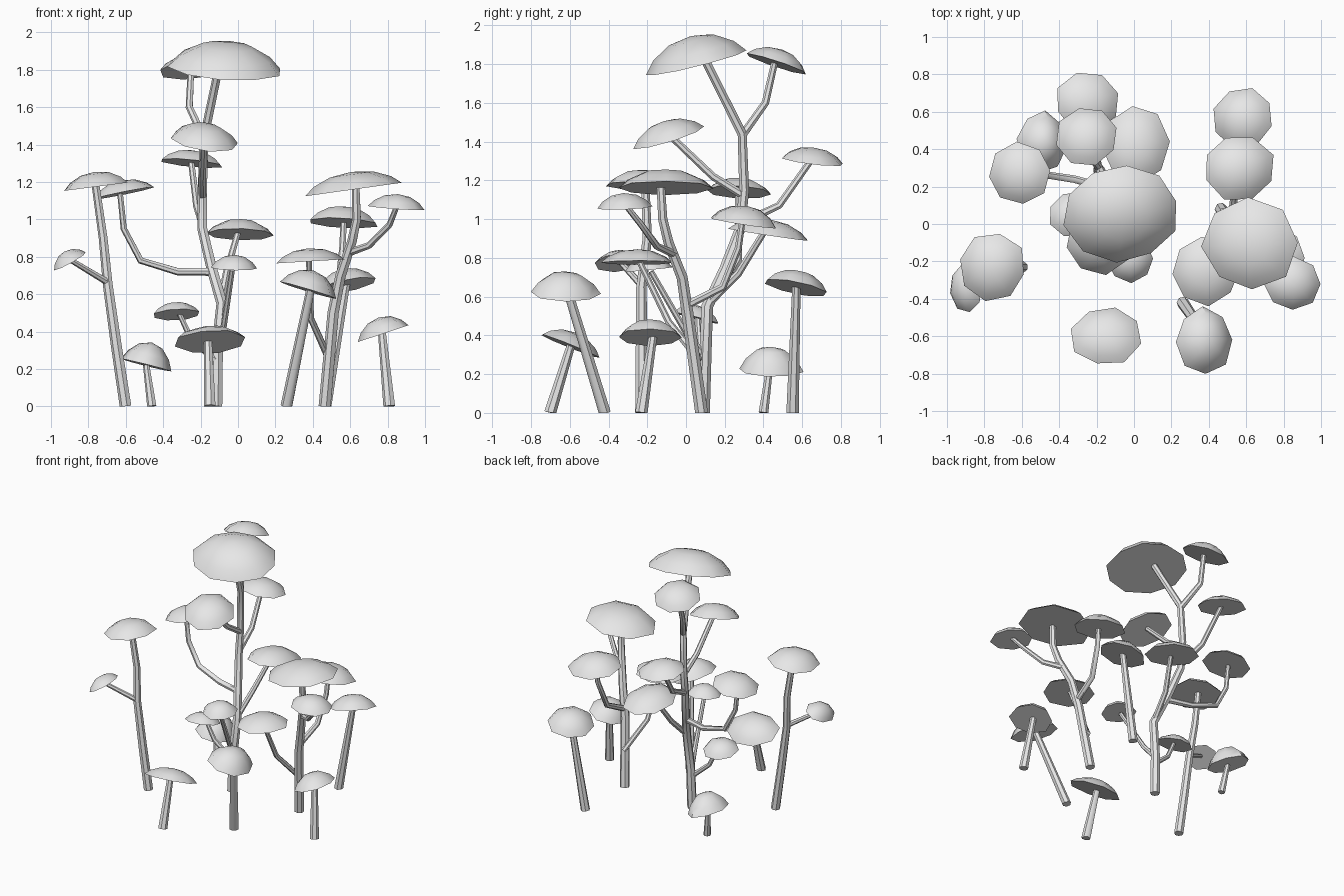
import bpy, bmesh, math, random
from mathutils import Vector

if bpy.data.objects.get("Cube"):
    bpy.data.objects.remove(bpy.data.objects["Cube"])
random.seed(4)

pale = bpy.data.materials.new("pale_grey")
pale.use_nodes = True
pale.diffuse_color = (0.8, 0.8, 0.8, 1)
pale.node_tree.nodes["Principled BSDF"].inputs["Base Color"].default_value = (0.8, 0.8, 0.8, 1)


def finish(name, bm, angle):
    bmesh.ops.recalc_face_normals(bm, faces=bm.faces)
    mesh = bpy.data.meshes.new(name)
    bm.to_mesh(mesh)
    bm.free()
    mesh.materials.append(pale)
    obj = bpy.data.objects.new(name, mesh)
    bpy.context.collection.objects.link(obj)
    bpy.ops.object.select_all(action='DESELECT')
    obj.select_set(True)
    bpy.context.view_layer.objects.active = obj
    bpy.ops.object.shade_smooth_by_angle(angle=math.radians(angle))


def stem(name, points, r0, r1, sides=7):
    """Tapered tube through the points."""
    pts = [Vector(p) for p in points]
    bm = bmesh.new()
    rings = []
    for i, p in enumerate(pts):
        d = (pts[min(i + 1, len(pts) - 1)] - pts[max(i - 1, 0)]).normalized()
        side = d.cross(Vector((0, 1, 0.01))).normalized()
        up = side.cross(d)
        r = r0 + (r1 - r0) * i / (len(pts) - 1)
        ring = []
        for k in range(sides):
            a = math.tau * k / sides
            v = p + (side * math.cos(a) + up * math.sin(a)) * r
            v.z = max(v.z, 0)
            ring.append(bm.verts.new(v))
        rings.append(ring)
    for a, b in zip(rings, rings[1:]):
        for k in range(sides):
            n = (k + 1) % sides
            bm.faces.new((a[k], a[n], b[n], b[k]))
    bm.faces.new(rings[0])
    bm.faces.new(rings[-1])
    finish(name, bm, 50)


def cap(name, centre, rx, ry, height, tilt, sides=8):
    """Faceted dome with a flat underside, leaning along tilt (x, y)."""
    bm = bmesh.new()
    c = Vector(centre)
    lean = Vector((tilt[0], tilt[1], 1)).normalized()
    turn = Vector((0, 0, 1)).rotation_difference(lean)
    start = random.uniform(0, 1)
    wobble = [random.uniform(0.97, 1.06) for _ in range(sides)]
    rings = []
    for radius, level in ((1, 0), (0.8, 0.45), (0.45, 0.85)):
        ring = []
        for k in range(sides):
            a = start + math.tau * k / sides
            v = Vector((rx * math.cos(a), ry * math.sin(a), 0)) * radius * wobble[k]
            v.z = height * level
            ring.append(bm.verts.new(c + turn @ v))
        rings.append(ring)
    top = bm.verts.new(c + turn @ Vector((0, 0, height)))
    for k in range(sides):
        n = (k + 1) % sides
        for a, b in zip(rings, rings[1:]):
            bm.faces.new((a[k], a[n], b[n], b[k]))
        bm.faces.new((rings[-1][k], rings[-1][n], top))
    bm.faces.new(rings[0])
    finish(name, bm, 50)


# Tall middle cluster: trunk and branches
stem("middle_trunk", [(-.115, .09, 0), (-.11, .1, .3), (-.085, .11, .55), (-.14, .2, .74), (-.19, .28, .95),
                      (-.19, .3, 1.15), (-.18, .29, 1.44), (-.1, .1, 1.82)], .034, .023)
stem("middle_back_branch", [(-.18, .29, 1.43), (-.26, .41, 1.6), (-.25, .46, 1.82)], .022, .018)
stem("middle_front_branch", [(-.19, .3, 1.12), (-.19, .14, 1.22), (-.18, -.07, 1.42)], .022, .018)
stem("middle_rear_branch", [(-.19, .29, .98), (-.22, .48, 1.07), (-.25, .65, 1.31)], .022, .017)
stem("middle_left_branch", [(-.09, .11, .56), (-.06, .27, .72), (0, .4, .93)], .022, .017)
stem("middle_long_branch", [(-.14, .19, .72), (-.32, .24, .72), (-.52, .27, .78), (-.61, .27, .95),
                            (-.63, .27, 1.14)], .022, .016)
stem("middle_low_front_branch", [(-.11, .09, .3), (-.08, .01, .4), (-.03, -.18, .73)], .02, .015)
stem("middle_low_side_branch", [(-.11, .09, .24), (-.25, .07, .36), (-.32, .06, .51)], .02, .014)

# Left cluster with three branches
stem("left_trunk", [(.465, .08, 0), (.51, .01, .5), (.55, -.02, .7), (.61, -.09, .88), (.635, -.12, 1), (.63, -.13, 1.17)],
     .034, .022)
stem("left_outer_branch", [(.59, -.06, .82), (.7, -.15, .86), (.81, -.23, .97), (.85, -.31, 1.07)], .021, .015)
stem("left_back_branch", [(.52, .01, .56), (.54, .19, .65), (.56, .27, .85), (.565, .29, .99)], .022, .017)
stem("left_inner_branch", [(.48, .07, .27), (.39, -.09, .47), (.38, -.24, .78)], .02, .016)

# Right cluster
stem("right_trunk", [(-.6, -.23, 0), (-.65, -.23, .33), (-.695, -.23, .65), (-.72, -.2, .9), (-.76, -.21, 1.18)], .033, .022)
stem("right_branch", [(-.69, -.23, .66), (-.89, -.34, .78)], .019, .015)

# Separate single stems
stem("front_stem", [(-.15, -.7, 0), (-.16, -.59, .36)], .033, .022)
stem("left_front_stem", [(.26, -.42, 0), (.39, -.61, .63)], .033, .024)
stem("left_rear_stem", [(.47, .55, 0), (.58, .57, .66)], .033, .022)
stem("left_side_stem", [(.81, -.23, 0), (.77, -.17, .4)], .033, .022)
stem("right_rear_stem", [(-.46, .4, 0), (-.49, .43, .22)], .026, .018)

# Caps: centre, radii, height, lean
cap("middle_crown_cap", (-.065, .06, 1.81), .305, .265, .14, (.07, -.25), 10)
cap("middle_back_cap", (-.25, .47, 1.8), .165, .165, .08, (-.1, .33))
cap("middle_rear_cap", (-.25, .65, 1.3), .17, .16, .07, (.1, .12))
cap("middle_front_cap", (-.18, -.09, 1.42), .18, .185, .09, (.13, -.3))
cap("middle_left_cap", (.01, .42, .92), .175, .21, .08, (.02, .15))
cap("middle_low_front_cap", (-.02, -.19, .74), .125, .12, .07, (.02, -.1))
cap("middle_low_side_cap", (-.33, .05, .49), .125, .125, .065, (-.05, .25))
cap("middle_long_cap", (-.61, .27, 1.14), .17, .165, .07, (-.2, .05))
cap("left_crown_cap", (.62, -.11, 1.16), .25, .24, .095, (-.14, 0))
cap("left_outer_cap", (.85, -.32, 1.06), .15, .14, .075, (.07, -.04))
cap("left_back_cap", (.56, .3, .98), .19, .18, .09, (.05, .15))
cap("left_inner_cap", (.38, -.25, .775), .18, .185, .07, (-.06, 0))
cap("left_front_cap", (.375, -.625, .62), .155, .175, .11, (.3, .04))
cap("left_rear_cap", (.58, .57, .645), .165, .165, .09, (-.2, .2))
cap("left_side_cap", (.78, -.185, .39), .14, .165, .09, (-.33, 0))
cap("right_crown_cap", (-.755, -.23, 1.175), .175, .18, .08, (-.13, 0))
cap("right_low_cap", (-.9, -.345, .775), .095, .125, .06, (-.55, -.1))
cap("front_cap", (-.15, -.6, .345), .185, .165, .075, (-.05, .4))
cap("right_rear_cap", (-.49, .435, .22), .135, .165, .125, (.25, .03))
